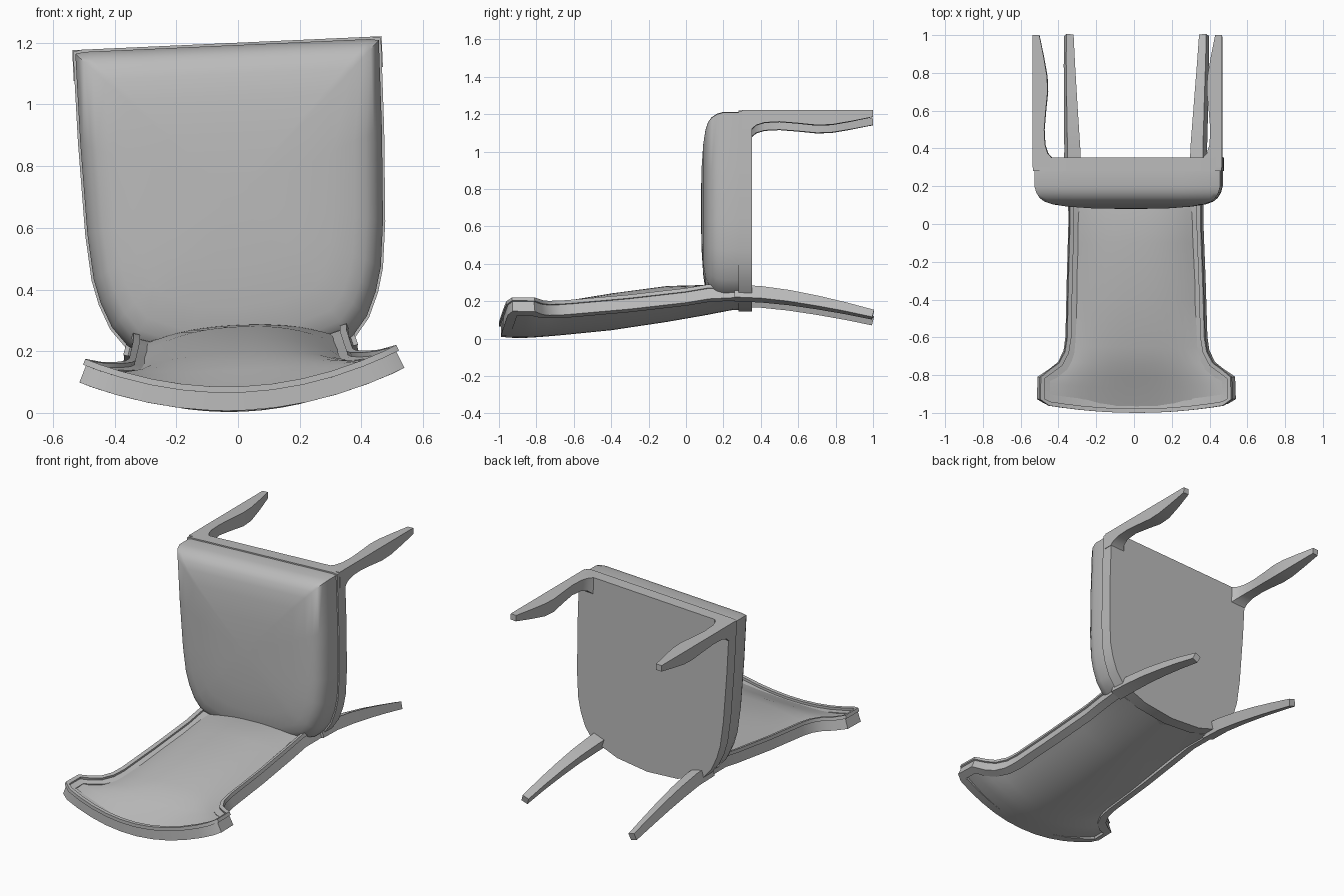
import bpy, bmesh, math
from mathutils import Vector, Matrix

cube = bpy.data.objects.get("Cube")
if cube:
    bpy.data.objects.remove(cube, do_unlink=True)

grey = bpy.data.materials.new("plain grey")
grey.use_nodes = True
grey.diffuse_color = (0.5, 0.5, 0.5, 1)
grey.node_tree.nodes["Principled BSDF"].inputs["Base Color"].default_value = (0.5, 0.5, 0.5, 1)

# The toppled chair rolls slightly to one side
ROLL = Matrix.Translation((0.018, 0, 0)) @ Matrix.Rotation(-0.045, 4, 'Y')


def loft(name, rings, angle=30):
    """Skin a list of closed rings and cap both ends."""
    bm = bmesh.new()
    rows = [[bm.verts.new(ROLL @ Vector(p)) for p in ring] for ring in rings]
    n = len(rows[0])
    for a, b in zip(rows, rows[1:]):
        for i in range(n):
            j = (i + 1) % n
            bm.faces.new((a[i], a[j], b[j], b[i]))
    bm.faces.new(rows[0][::-1])
    bm.faces.new(rows[-1])
    bmesh.ops.recalc_face_normals(bm, faces=bm.faces)
    mesh = bpy.data.meshes.new(name)
    bm.to_mesh(mesh)
    bm.free()
    mesh.materials.append(grey)
    obj = bpy.data.objects.new(name, mesh)
    bpy.context.collection.objects.link(obj)
    bpy.ops.object.select_all(action='DESELECT')
    obj.select_set(True)
    bpy.context.view_layer.objects.active = obj
    bpy.ops.object.shade_smooth_by_angle(angle=math.radians(angle))
    return obj


def sweep(name, path, sizes, inward=0, lift=0):
    """Sweep a rectangle whose top tilts towards the middle of the chair."""
    pts = [Vector(p) for p in path]
    rings = []
    for i, p in enumerate(pts):
        t = (pts[min(i + 1, len(pts) - 1)] - pts[max(i - 1, 0)]).normalized()
        up = Vector((-0.9 * p.x, 0, 1))
        side = t.cross(up).normalized()
        up = side.cross(t).normalized()
        w, h = sizes[i] if isinstance(sizes, list) else sizes
        c = p + side * inward + up * lift
        rings.append([c + side * a * w / 2 + up * b * h / 2
                      for a, b in ((-1, -1), (1, -1), (1, 1), (-1, 1))])
    return loft(name, rings)


def mirrored(half):
    """Close a half outline, running from the edge to the centre line."""
    return half + [(-x, z) for x, z in half[-2::-1]]


# Seat: straight front edge, sides curving into a rounded back
outline = mirrored([(0.3, 1.2), (0.47, 1.2), (0.5, 1.195), (0.497, 0.9), (0.487, 0.6),
                    (0.473, 0.45), (0.453, 0.37), (0.42, 0.29), (0.37, 0.225),
                    (0.2, 0.165), (0, 0.145)])


def seat_ring(scale, y):
    return [(x * scale, y, 0.7 + (z - 0.7) * scale) for x, z in outline]


loft("seat_frame", [seat_ring(1, 0.28), seat_ring(1, 0.353)])
loft("seat_cushion", [seat_ring(s, y) for s, y in (
    (0.985, 0.29), (0.985, 0.2), (0.965, 0.165), (0.93, 0.137), (0.88, 0.118),
    (0.8, 0.104), (0.65, 0.092), (0.4, 0.083), (0.1, 0.08))], 50)

# Front legs: straight outer corner, wavy inner faces
leg_profile = ((0.3, 0.1), (0.352, 0.1), (0.375, 0.08), (0.42, 0.066), (0.5, 0.062),
               (0.6, 0.07), (0.7, 0.08), (0.78, 0.077), (0.88, 0.06), (1, 0.036))
for side, label in ((1, "left"), (-1, "right")):
    rings = []
    for y, t in leg_profile:
        o, i = 0.502 * side, (0.502 - t) * side
        rings.append([(o, y, 1.2), (i, y, 1.2), (i, y, 1.2 - t), (o, y, 1.2 - t)])
    loft("front_leg_" + label, rings)

# Rear legs: tapered and sweeping backwards
for side, label in ((1, "left"), (-1, "right")):
    path = [(0.335 * side, 0.26, 0.228), (0.335 * side, 0.4, 0.222), (0.342 * side, 0.55, 0.204),
            (0.348 * side, 0.7, 0.178), (0.354 * side, 0.85, 0.147), (0.358 * side, 1, 0.112)]
    sizes = [(0.075, 0.07), (0.07, 0.068), (0.063, 0.064), (0.055, 0.058),
             (0.048, 0.05), (0.04, 0.042)]
    sweep("rear_leg_" + label, path, sizes)

# Backrest frame: stiles flaring into a bowed crest rail
half_path = [(0.335, 0.3, 0.228), (0.325, 0.12, 0.22), (0.325, 0, 0.2), (0.335, -0.3, 0.165),
             (0.343, -0.6, 0.138), (0.355, -0.68, 0.132), (0.39, -0.75, 0.13),
             (0.44, -0.79, 0.133), (0.49, -0.82, 0.142), (0.492, -0.922, 0.142)]
crest = [(x, -0.965 + 0.17 * x * x, 0.04 + 0.42 * x * x) for x in
         (0.47, 0.4, 0.3, 0.2, 0.1, 0)]
half_path += crest
frame_path = half_path + [(-x, y, z) for x, y, z in half_path[-2::-1]]
sweep("backrest_frame", frame_path, (0.05, 0.064))
sweep("backrest_piping", frame_path, (0.022, 0.02), inward=-0.024, lift=0.036)

# Backrest padding: domed on both faces, hollowing towards the crest
stations = ((0.28, 0.315, 0.265, 0.16, 0.222), (0.1, 0.31, 0.285, 0.125, 0.215),
            (-0.1, 0.31, 0.28, 0.09, 0.19), (-0.4, 0.325, 0.24, 0.045, 0.155),
            (-0.65, 0.335, 0.198, 0.02, 0.135), (-0.73, 0.365, 0.17, 0.012, 0.13),
            (-0.79, 0.43, 0.14, 0.007, 0.132), (-0.84, 0.48, 0.113, 0.004, 0.142),
            (-0.92, 0.485, 0.075, 0.006, 0.145))
rings = []
for y, w, top, bottom, edge in stations:
    us = [i / 8 for i in range(-8, 9)]
    bow = 0.045 * max(0, (-y - 0.65) / 0.27)
    upper = [(u * w, y - bow * (1 - u * u), edge + 0.022 + (top - edge - 0.022) * (1 - abs(u) ** 2.4))
             for u in us]
    lower = [(u * w, y - bow * (1 - u * u), edge - 0.025 + (bottom - edge + 0.025) * (1 - u * u))
             for u in us]
    rings.append(upper + lower[::-1])
loft("backrest_padding", rings, 50)
